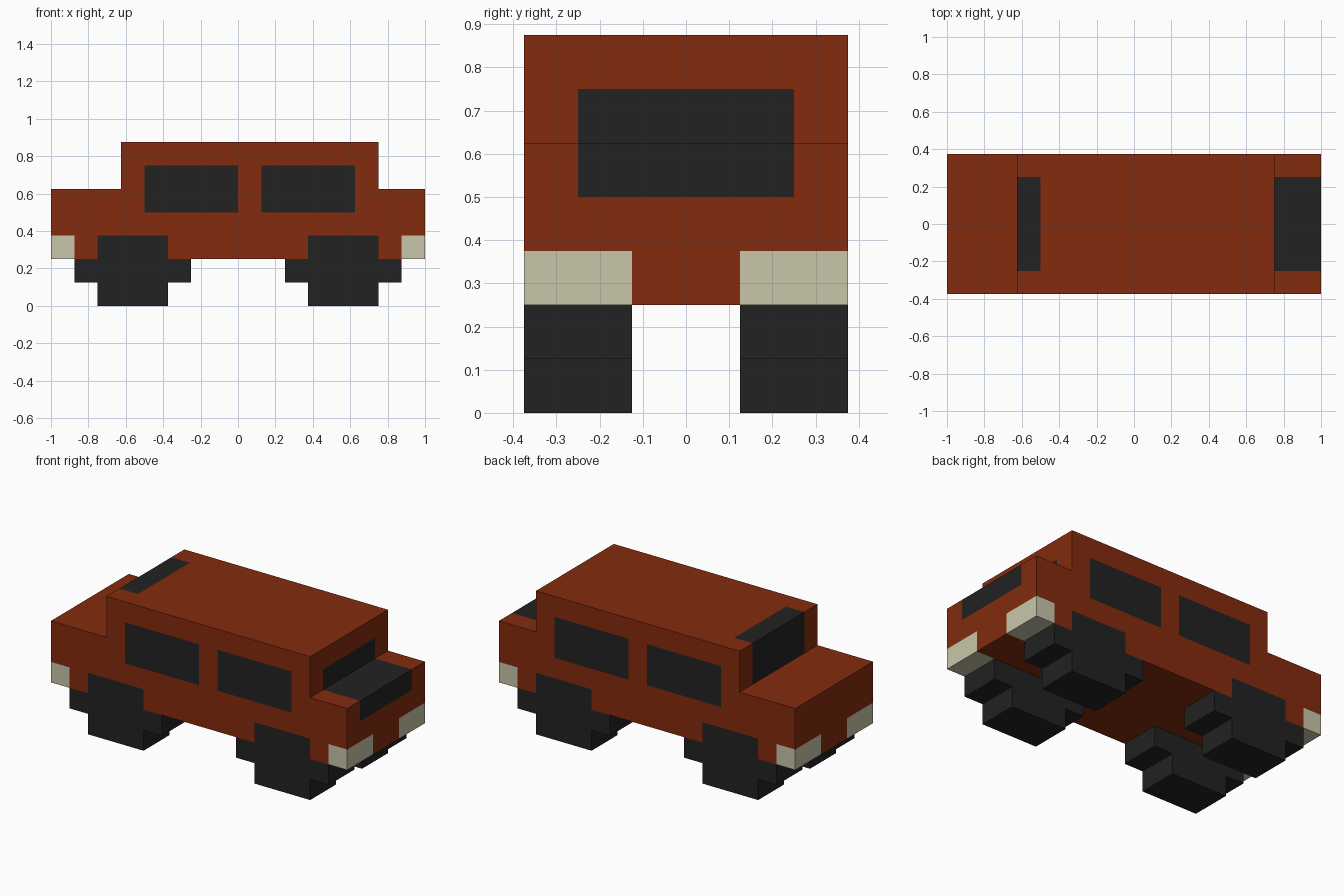
import bpy, bmesh
from mathutils import Vector

if "Cube" in bpy.data.objects:
    bpy.data.objects.remove(bpy.data.objects["Cube"])


def material(name, rgb):
    m = bpy.data.materials.new(name)
    m.diffuse_color = (*rgb, 1)
    m.use_nodes = True
    m.node_tree.nodes["Principled BSDF"].inputs["Base Color"].default_value = m.diffuse_color
    return m


RUST = material("rust red paint", (0.231, 0.024, 0.0044))
DARK = material("dark grey", (0.016, 0.016, 0.016))
CREAM = material("cream light", (0.578, 0.565, 0.402))


def extrude_profile(bm, profile, y0, y1):
    """Closed prism from an (x, z) outline, swept from y0 to y1."""
    face = bm.faces.new([bm.verts.new((x, y0, z)) for x, z in profile])
    ext = bmesh.ops.extrude_face_region(bm, geom=[face])
    verts = [g for g in ext["geom"] if isinstance(g, bmesh.types.BMVert)]
    bmesh.ops.translate(bm, verts=verts, vec=(0, y1 - y0, 0))
    bmesh.ops.recalc_face_normals(bm, faces=bm.faces)


def finish(bm, name, mats):
    mesh = bpy.data.meshes.new(name)
    bm.to_mesh(mesh)
    bm.free()
    for m in mats:
        mesh.materials.append(m)
    obj = bpy.data.objects.new(name, mesh)
    bpy.context.collection.objects.link(obj)
    return obj


def paint(c, n):
    """Material slot for a body face: 0 rust, 1 dark, 2 cream."""
    ax, ay = abs(c.x), abs(c.y)
    # corner lights wrap the ends, sides and underside
    if ax > 0.875 and ay > 0.125 and c.z < 0.375:
        return 2
    if abs(n.y) > 0.5:
        # side windows and the tops of the wheels
        window = 0.5 < c.z < 0.75 and (-0.5 < c.x < 0 or 0.125 < c.x < 0.625)
        wheel = c.z < 0.375 and 0.375 < ax < 0.75
        return int(window or wheel)
    if ay < 0.25 and n.z > -0.5:
        # windscreen, running over the roof edge
        if -0.63 < c.x < -0.5 and c.z > 0.625:
            return 1
        # rear window, running over the rear deck
        if c.x > 0.74 and 0.5 < c.z < 0.75:
            return 1
    return 0


# Body: stepped side profile, cut along the paint borders
bm = bmesh.new()
extrude_profile(bm, [(-1, .25), (1, .25), (1, .625), (.75, .625), (.75, .875),
                     (-.625, .875), (-.625, .625), (-1, .625)], -.375, .375)
cuts = {0: (-.875, -.75, -.5, -.375, 0, .125, .375, .625, .75, .875),
        1: (-.25, -.125, .125, .25),
        2: (.375, .5, .625, .75)}
for axis, places in cuts.items():
    for p in places:
        co, no = Vector(), Vector()
        co[axis], no[axis] = p, 1
        bmesh.ops.bisect_plane(bm, geom=bm.verts[:] + bm.edges[:] + bm.faces[:],
                               plane_co=co, plane_no=no, dist=1e-5)
bm.normal_update()
for f in bm.faces:
    f.material_index = paint(f.calc_center_median(), f.normal)
finish(bm, "car_body", [RUST, DARK, CREAM])

# Wheels: stepped blocks under the body
for end, x in (("left", -.5625), ("right", .5625)):
    for side, y in (("front", -.25), ("back", .25)):
        bm = bmesh.new()
        extrude_profile(bm, [(-.1875, 0), (.1875, 0), (.1875, .125), (.3125, .125),
                             (.3125, .25), (-.3125, .25), (-.3125, .125),
                             (-.1875, .125)], -.125, .125)
        wheel = finish(bm, f"{side}_{end}_wheel", [DARK])
        wheel.location = (x, y, 0)
